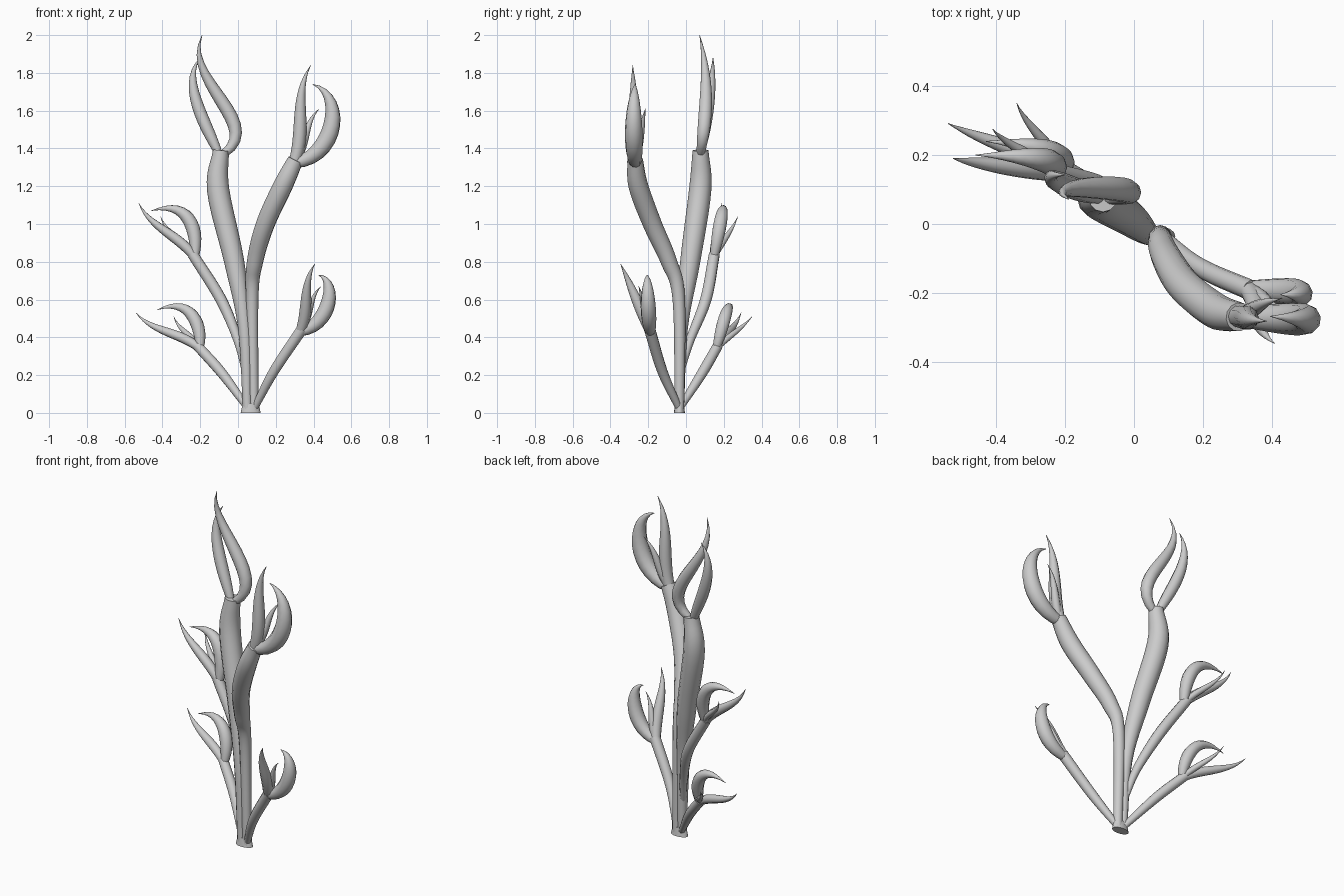
import bpy, bmesh, math
from mathutils import Vector

if "Cube" in bpy.data.objects:
    bpy.data.objects.remove(bpy.data.objects["Cube"])


def finish(name, bm):
    bmesh.ops.recalc_face_normals(bm, faces=bm.faces)
    me = bpy.data.meshes.new(name)
    bm.to_mesh(me)
    bm.free()
    ob = bpy.data.objects.new(name, me)
    bpy.context.collection.objects.link(ob)
    bpy.ops.object.select_all(action='DESELECT')
    ob.select_set(True)
    bpy.context.view_layer.objects.active = ob
    bpy.ops.object.shade_smooth_by_angle(angle=math.radians(45))


def tube(name, path, sides):
    """Round skin around a list of 4D samples (position plus radius)."""
    bm = bmesh.new()
    rings, side = [], Vector((1, 0, 0))
    for i, q in enumerate(path):
        tan = (path[min(i + 1, len(path) - 1)].xyz - path[max(i - 1, 0)].xyz).normalized()
        side = (side - tan * side.dot(tan)).normalized()
        up = tan.cross(side)
        angles = [math.tau * k / sides for k in range(sides)]
        rings.append([bm.verts.new(q.xyz + q.w * (math.cos(a) * side + math.sin(a) * up))
                      for a in angles])
    for lo, hi in zip(rings, rings[1:]):
        for k in range(sides):
            n = (k + 1) % sides
            bm.faces.new((lo[k], lo[n], hi[n], hi[k]))
    bm.faces.new(rings[0])
    bm.faces.new(rings[-1])
    finish(name, bm)


def stem(name, *pts, steps=6):
    """Catmull-Rom stem; returns the point where its petals start."""
    p = [Vector(q) for q in pts]
    p = [2 * p[0] - p[1]] + p + [2 * p[-1] - p[-2]]
    path = []
    for a, b, c, d in zip(p, p[1:], p[2:], p[3:]):
        for t in (s / steps for s in range(steps)):
            path.append(0.5 * (2 * b + (c - a) * t + (2 * a - 5 * b + 4 * c - d) * t * t
                               + (3 * b - a - 3 * c + d) * t ** 3))
    path.append(p[-2])
    tube("stem_" + name, path, 12)
    return p[-2].xyz + (p[-3].xyz - p[-2].xyz).normalized() * 0.02


def petal(name, width, start, c1, c2, tip, swell=0.2, steps=14):
    """Bezier petal that swells, then runs out to a point."""
    a, b, c, d = map(Vector, (start, c1, c2, tip))
    path = []
    for t in (s / steps for s in range(steps + 1)):
        u = 1 - t
        q = a * u ** 3 + 3 * b * u * u * t + 3 * c * u * t * t + d * t ** 3
        r = max(width * math.sin(math.pi * (swell + (1 - swell) * t)), 0.001)
        path.append(Vector((*q, r)))
    tube("petal_" + name, path, 10)


def wavy_petal(name, width, start, tip):
    """Slim petal with an S wave across its line in the front plane."""
    tip = Vector(tip)
    d = tip - start
    left = Vector((-d.z, 0, d.x))
    petal(name, width, start, start + d * 0.35 - left * 0.07, start + d * 0.68 + left * 0.13,
          tip, swell=0.33)


def flower(name, start, size, c1, c2, tip, long_tip, inner_tip):
    """One fat curled petal, one long petal and one small inner petal."""
    petal(name + "_curled", 0.043 * size, start, c1, c2, tip)
    wavy_petal(name + "_long", 0.032 * size, start, long_tip)
    wavy_petal(name + "_inner", 0.021 * size, start, inner_tip)


# Flared foot shared by all stems
bm = bmesh.new()
bmesh.ops.create_cone(bm, cap_ends=True, segments=16, radius1=0.053, radius2=0.042, depth=0.05)
for v in bm.verts:
    v.co = (v.co.x + 0.067, v.co.y * 0.55 - 0.035, v.co.z + 0.025)
finish("base", bm)

# Tall left stem with two wavy petals
top = stem("tall_left", (0.05, -0.035, 0.01, 0.024), (0.035, -0.025, 0.45, 0.035),
           (-0.02, 0.022, 0.8, 0.053), (-0.105, 0.075, 1.18, 0.059), (-0.09, 0.077, 1.39, 0.042))
petal("tall_left_a", 0.036, top + Vector((0.015, 0, 0)),
      (0.15, 0.1, 1.53), (-0.3, 0.13, 1.76), (-0.19, 0.072, 2))
petal("tall_left_b", 0.033, top - Vector((0.01, 0, 0)),
      (-0.16, 0.1, 1.51), (-0.31, 0.145, 1.75), (-0.2, 0.143, 1.88))

# Tall right stem and flower
top = stem("tall_right", (0.085, -0.035, 0.01, 0.025), (0.075, -0.038, 0.6, 0.033),
           (0.09, -0.09, 0.8, 0.043), (0.145, -0.178, 1, 0.05), (0.237, -0.252, 1.2, 0.052),
           (0.305, -0.27, 1.34, 0.042))
flower("tall_right", top, 1.1, (0.53, -0.28, 1.36), (0.565, -0.28, 1.69), (0.395, -0.268, 1.74),
       (0.385, -0.282, 1.84), (0.43, -0.215, 1.61))

# Middle left stem and flower
top = stem("mid_left", (0.04, -0.03, 0.2, 0.015), (0, 0.02, 0.38, 0.023),
           (-0.09, 0.105, 0.6, 0.03), (-0.24, 0.15, 0.84, 0.029))
flower("mid_left", top, 0.85, (-0.21, 0.18, 0.98), (-0.263, 0.2, 1.13), (-0.46, 0.2, 1.07),
       (-0.525, 0.19, 1.11), (-0.41, 0.275, 1.04))

# Low left stem and flower
top = stem("low_left", (0.055, -0.035, 0.02, 0.017), (-0.085, 0.085, 0.21, 0.027),
           (-0.215, 0.168, 0.355, 0.027))
flower("low_left", top, 0.8, (-0.19, 0.195, 0.46), (-0.245, 0.23, 0.62), (-0.43, 0.24, 0.545),
       (-0.54, 0.292, 0.53), (-0.34, 0.35, 0.51))

# Low right stem and flower
top = stem("low_right", (0.085, -0.035, 0.02, 0.018), (0.19, -0.125, 0.22, 0.027),
           (0.34, -0.193, 0.445, 0.03))
flower("low_right", top, 0.95, (0.5, -0.2, 0.47), (0.525, -0.205, 0.71), (0.425, -0.205, 0.73),
       (0.408, -0.347, 0.79), (0.44, -0.25, 0.67))
